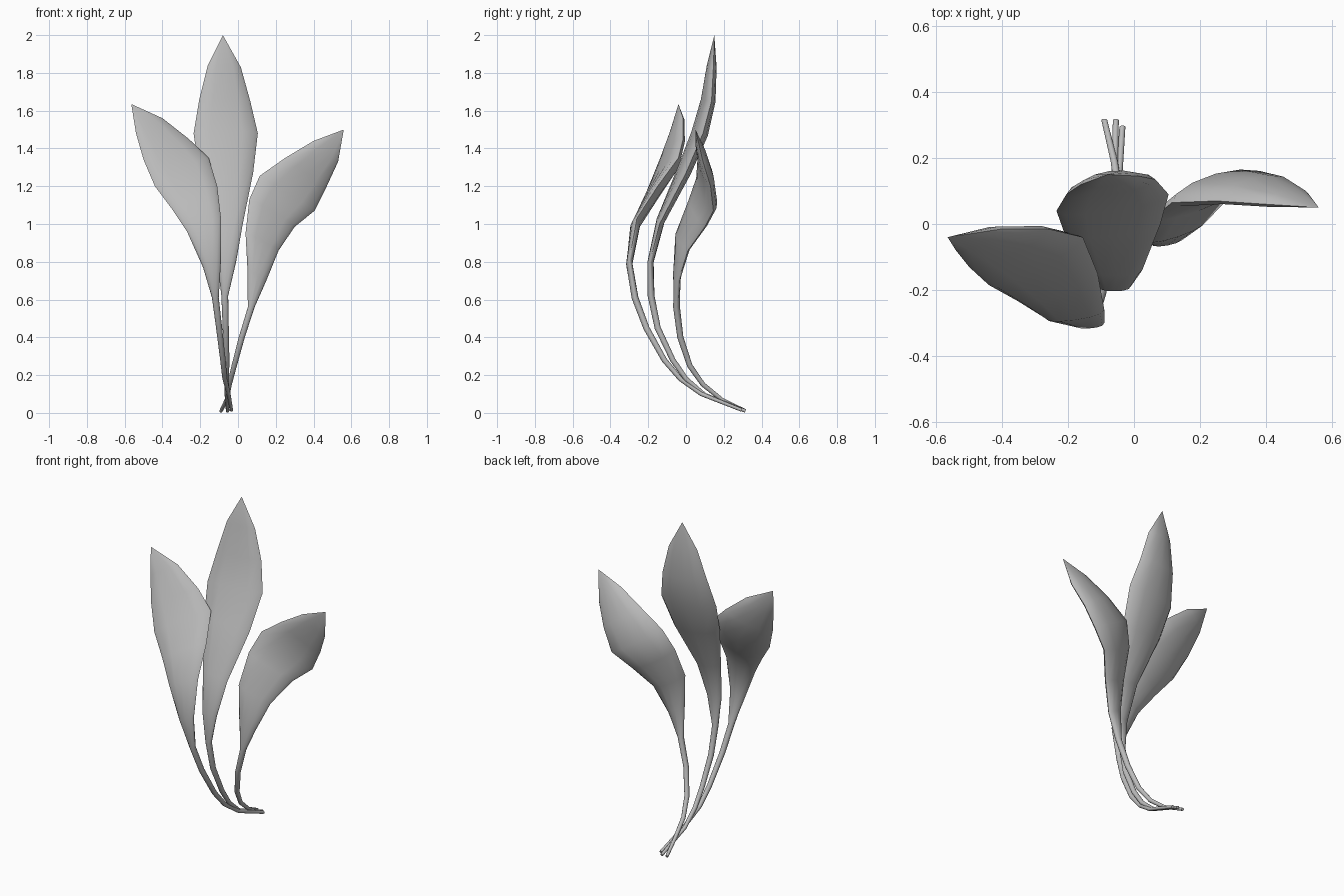
import bpy
import bmesh
from math import cos, sin, pi
from mathutils import Vector

cube = bpy.data.objects.get("Cube")
if cube:
    bpy.data.objects.remove(cube, do_unlink=True)

BASE_RADIUS = 0.009
STEM_GROWTH = 0.0018
SIDES = 12
BULGE = 0.18
CUP = 0.06


def make_material(name, colour):
    material = bpy.data.materials.new(name)
    material.use_nodes = True
    material.diffuse_color = colour
    shader = material.node_tree.nodes["Principled BSDF"]
    shader.inputs["Base Color"].default_value = colour
    return material


leaf_grey = make_material("leaf grey", (0.5, 0.5, 0.5, 1))


def add_ring(bm, middle, half_width, radius, tangent):
    """One cross-section: round on the stem, a plump lens on the blade."""
    extra = half_width.length - radius
    back = tangent.cross(half_width).normalized()
    thickness = radius + BULGE * extra
    ring = []
    for side in range(SIDES):
        angle = 2 * pi * side / SIDES
        depth = thickness * sin(angle) + CUP * extra * sin(angle) ** 2
        ring.append(bm.verts.new(middle + half_width * cos(angle) + back * depth))
    return ring


def make_leaf(name, stem, right_edge, left_edge, tip):
    """Loft a stem into a blade bounded by two edges, closed at a tip."""
    middles = [Vector(point) for point in stem]
    radii = [BASE_RADIUS + STEM_GROWTH * step for step in range(len(stem))]
    halves = [Vector((radius, 0, 0)) for radius in radii]
    for first, second in zip(right_edge, left_edge):
        first, second = Vector(first), Vector(second)
        middles.append((first + second) / 2)
        halves.append((second - first) / 2)
        radii.append(BASE_RADIUS)
    middles.append(Vector(tip))

    bm = bmesh.new()
    rings = []
    for index, half_width in enumerate(halves):
        tangent = middles[index + 1] - middles[max(index - 1, 0)]
        rings.append(add_ring(bm, middles[index], half_width, radii[index], tangent))

    # Skin between the rings
    for lower, upper in zip(rings, rings[1:]):
        for side in range(SIDES):
            after = (side + 1) % SIDES
            bm.faces.new((lower[side], lower[after], upper[after], upper[side]))

    # Cut end of the stem and pointed tip of the blade
    bm.faces.new(rings[0])
    point = bm.verts.new(middles[-1])
    for side in range(SIDES):
        bm.faces.new((rings[-1][side], rings[-1][(side + 1) % SIDES], point))
    bmesh.ops.recalc_face_normals(bm, faces=bm.faces)

    mesh = bpy.data.meshes.new(name)
    bm.to_mesh(mesh)
    bm.free()
    mesh.materials.append(leaf_grey)
    leaf = bpy.data.objects.new(name, mesh)
    bpy.context.collection.objects.link(leaf)

    # Soft blade with crisp rims
    bpy.ops.object.select_all(action="DESELECT")
    leaf.select_set(True)
    bpy.context.view_layer.objects.active = leaf
    bpy.ops.object.shade_smooth_by_angle(angle=pi / 3)


# Tall leaf in the middle
make_leaf(
    "middle_leaf",
    stem=[(-.055, .315, .01), (-.06, .1, .095), (-.06, 0, .18),
          (-.06, -.07, .28), (-.065, -.15, .45), (-.07, -.185, .62)],
    right_edge=[(-.11, -.19, .8), (-.14, -.14, 1.03), (-.21, -.03, 1.3),
                (-.235, .04, 1.48), (-.205, .09, 1.66), (-.16, .12, 1.84)],
    left_edge=[(-.01, -.19, .8), (.025, -.14, 1), (.08, 0, 1.27),
               (.105, .09, 1.48), (.065, .135, 1.65), (.015, .145, 1.83)],
    tip=(-.08, .15, 2),
)

# Leaf leaning to the model's right
make_leaf(
    "right_leaf",
    stem=[(-.035, .295, .015), (-.05, .08, .1), (-.07, -.03, .18),
          (-.08, -.115, .28), (-.1, -.21, .45), (-.12, -.27, .61)],
    right_edge=[(-.185, -.305, .77), (-.27, -.285, .96), (-.35, -.235, 1.08),
                (-.44, -.185, 1.2), (-.5, -.13, 1.34), (-.54, -.08, 1.48)],
    left_edge=[(-.09, -.3, .81), (-.09, -.26, 1.03), (-.11, -.15, 1.2),
               (-.155, -.04, 1.35), (-.26, -.015, 1.45), (-.4, -.015, 1.56)],
    tip=(-.565, -.04, 1.635),
)

# Leaf leaning to the model's left
make_leaf(
    "left_leaf",
    stem=[(-.09, .315, .01), (-.06, .19, .07), (-.045, .09, .15),
          (-.02, .02, .25), (.02, -.03, .4), (.07, -.05, .56)],
    right_edge=[(.05, -.06, .76), (.04, -.05, .95), (.06, .02, 1.13),
                (.115, .065, 1.255), (.25, .07, 1.35), (.4, .06, 1.44)],
    left_edge=[(.15, -.04, .7), (.215, .01, .86), (.3, .1, .985),
               (.405, .145, 1.07), (.47, .13, 1.2), (.53, .09, 1.33)],
    tip=(.56, .05, 1.5),
)
